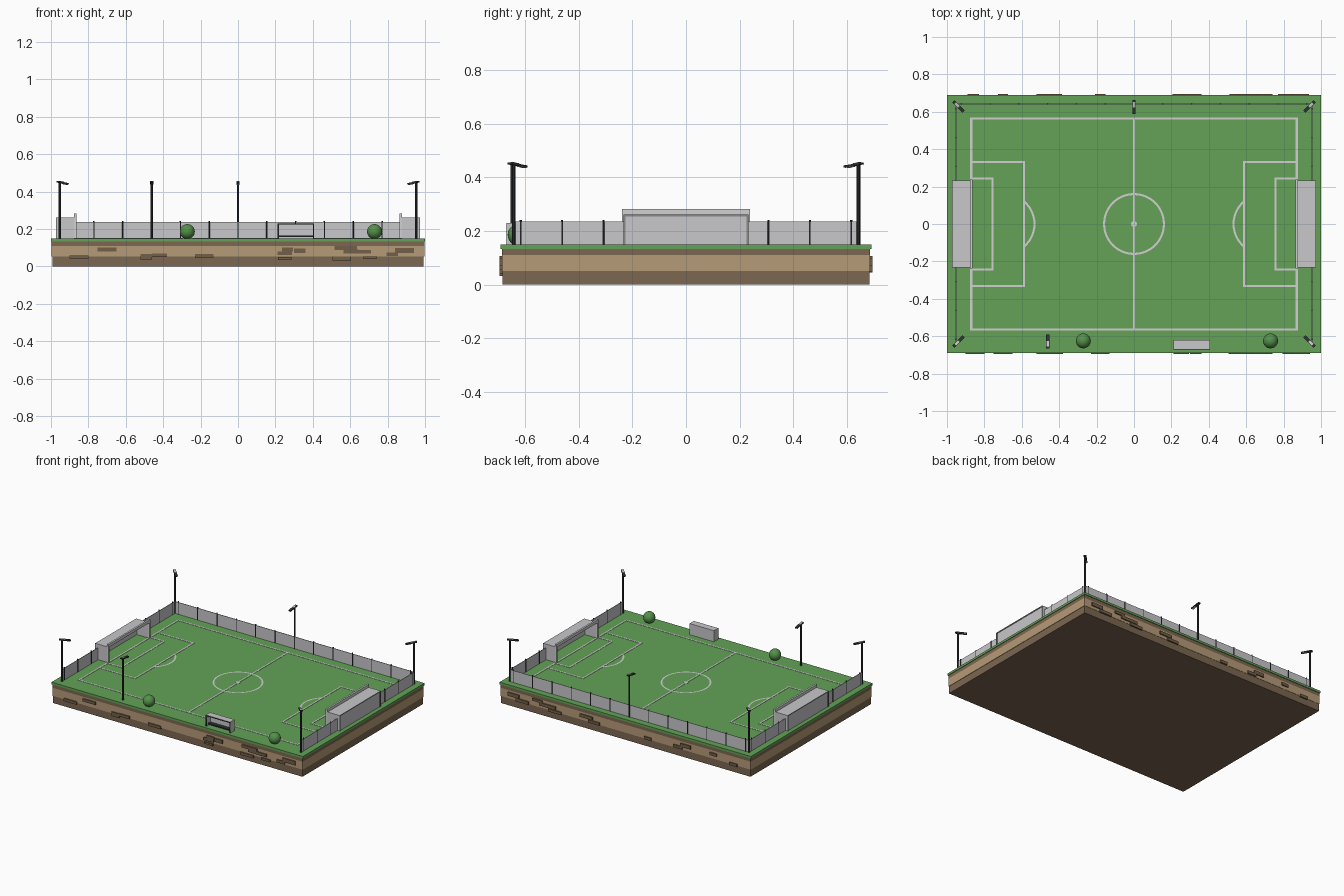
import bpy, bmesh, math
from mathutils import Matrix, Vector

cube = bpy.data.objects.get("Cube")
if cube:
    bpy.data.objects.remove(cube, do_unlink=True)


def material(name, r, g, b):
    m = bpy.data.materials.new(name)
    m.use_nodes = True
    m.diffuse_color = (r, g, b, 1)
    m.node_tree.nodes["Principled BSDF"].inputs["Base Color"].default_value = (r, g, b, 1)
    return m


GRASS = material("grass green", 0.125, 0.36, 0.092)
BUSH = material("bush green", 0.09, 0.28, 0.07)
SOIL = material("brown soil", 0.2, 0.135, 0.082)
SAND = material("tan soil", 0.47, 0.325, 0.185)
STONE = material("brown stone", 0.17, 0.115, 0.065)
WHITE = material("line white", 0.64, 0.64, 0.64)
NET = material("net grey", 0.58, 0.58, 0.6)
DARK = material("dark metal", 0.03, 0.032, 0.036)
GREY = material("mid grey metal", 0.25, 0.25, 0.26)

TOP = 0.15


def finish(name, bm, *mats):
    me = bpy.data.meshes.new(name)
    bmesh.ops.recalc_face_normals(bm, faces=bm.faces)
    bm.to_mesh(me)
    bm.free()
    for m in mats:
        me.materials.append(m)
    ob = bpy.data.objects.new(name, me)
    bpy.context.collection.objects.link(ob)
    return ob


def box(bm, x0, x1, y0, y1, z0, z1, mat=0, matrix=Matrix()):
    """Axis-aligned box from its limits, optionally moved by a matrix."""
    place = Matrix.Translation(((x0 + x1) / 2, (y0 + y1) / 2, (z0 + z1) / 2))
    size = Matrix.Diagonal((abs(x1 - x0), abs(y1 - y0), abs(z1 - z0), 1))
    verts = bmesh.ops.create_cube(bm, size=1, matrix=matrix @ place @ size)["verts"]
    for f in {f for v in verts for f in v.link_faces}:
        f.material_index = mat


def post(bm, x, y, z0, z1, r, sides=8, matrix=Matrix()):
    place = Matrix.Translation((x, y, (z0 + z1) / 2))
    bmesh.ops.create_cone(bm, cap_ends=True, segments=sides, radius1=r, radius2=r,
                          depth=z1 - z0, matrix=matrix @ place)


# Ground layers
for name, hx, hy, z0, z1, mat in (
        ("base_soil", 0.993, 0.685, 0, 0.052, SOIL),
        ("sand_layer", 0.996, 0.687, 0.052, 0.11, SAND),
        ("top_soil", 0.996, 0.687, 0.11, 0.134, SOIL),
        ("grass_slab", 1.0, 0.691, 0.134, TOP, GRASS)):
    bm = bmesh.new()
    box(bm, -hx, hx, -hy, hy, z0, z1)
    finish(name, bm, mat)

# Stones in the long sides: centre x, centre z, width, height
front = [(-0.7, 0.09, 0.1, 0.02), (-0.85, 0.052, 0.1, 0.02), (-0.49, 0.052, 0.06, 0.03),
         (-0.42, 0.06, 0.08, 0.02), (-0.18, 0.055, 0.1, 0.02), (0.25, 0.07, 0.08, 0.02),
         (0.265, 0.09, 0.06, 0.02), (0.33, 0.083, 0.06, 0.025), (0.25, 0.042, 0.07, 0.014),
         (0.575, 0.098, 0.12, 0.02), (0.605, 0.08, 0.08, 0.022), (0.555, 0.042, 0.1, 0.02),
         (0.67, 0.078, 0.08, 0.02), (0.705, 0.048, 0.07, 0.016), (0.825, 0.065, 0.06, 0.02),
         (0.89, 0.085, 0.1, 0.028)]
back = [(-0.86, 0.055, 0.06, 0.02), (-0.7, 0.085, 0.055, 0.02), (-0.48, 0.085, 0.08, 0.025),
        (-0.42, 0.065, 0.07, 0.02), (-0.18, 0.06, 0.055, 0.02), (0.25, 0.06, 0.09, 0.02),
        (0.31, 0.085, 0.1, 0.022), (0.56, 0.055, 0.1, 0.02), (0.62, 0.08, 0.13, 0.022),
        (0.7, 0.098, 0.08, 0.018), (0.82, 0.06, 0.1, 0.022), (0.89, 0.085, 0.09, 0.025)]
for name, side, stones in (("front_stones", -1, front), ("back_stones", 1, back)):
    bm = bmesh.new()
    for x, z, w, h in stones:
        box(bm, x - w / 2, x + w / 2, side * 0.67, side * 0.695, z - h / 2, z + h / 2)
    finish(name, bm, STONE)

# Pitch markings
W = 0.0055
Z0, Z1 = TOP - 0.001, TOP + 0.002
bm = bmesh.new()


def line(x0, y0, x1, y1):
    box(bm, min(x0, x1) - W, max(x0, x1) + W, min(y0, y1) - W, max(y0, y1) + W, Z0, Z1)


def arc(cx, r, a0, a1, n):
    for i in range(n):
        a, b = (a0 + (a1 - a0) * k / n for k in (i, i + 1))
        ring = [(r - W, a), (r + W, a), (r + W, b), (r - W, b)]
        bm.faces.new([bm.verts.new((cx + q * math.cos(t), q * math.sin(t), Z1)) for q, t in ring])


LX, LY = 0.87, 0.563
line(0, -LY, 0, LY)
for s in (-1, 1):
    line(-LX, s * LY, LX, s * LY)
    line(s * LX, -LY, s * LX, LY)
    for inner, half in ((0.587, 0.331), (0.757, 0.243)):
        line(s * inner, -half, s * inner, half)
        for t in (-1, 1):
            line(s * inner, t * half, s * LX, t * half)
    mid = math.pi if s > 0 else 0
    arc(s * 0.69, 0.158, mid - 0.85, mid + 0.85, 14)
arc(0, 0.16, 0, math.tau, 48)
post(bm, 0, 0, Z0, Z1, 0.016, 16)
finish("pitch_lines", bm, WHITE)

# Goals: net box open towards the pitch, with a mouth frame and rear bars
GY, GZ = 0.233, 0.262
for name, s in (("left_goal", 1), ("right_goal", -1)):
    bm = bmesh.new()
    box(bm, s * 0.87, s * 0.97, -GY, GY, GZ - 0.004, GZ)
    box(bm, s * 0.966, s * 0.97, -GY, GY, TOP, GZ)
    for t in (-1, 1):
        box(bm, s * 0.87, s * 0.97, t * GY, t * (GY - 0.004), TOP, GZ)
        box(bm, s * 0.967, s * 0.973, t * GY, t * (GY - 0.008), TOP, GZ, 1)
        box(bm, s * 0.864, s * 0.877, t * (GY + 0.005), t * (GY - 0.007), TOP, 0.283, 2)
    box(bm, s * 0.967, s * 0.973, -GY, GY, GZ - 0.008, GZ, 1)
    box(bm, s * 0.864, s * 0.877, -GY, GY, GZ, 0.283, 2)
    finish(name, bm, NET, GREY, WHITE)

# Fence on the back and both ends, broken by the goals
FX, FY, FZ, STEP = 0.952, 0.642, 0.236, 0.154
bm = bmesh.new()
box(bm, -FX, FX, FY - 0.002, FY + 0.002, TOP, FZ)
for s in (-1, 1):
    for t in (-1, 1):
        box(bm, s * FX - 0.002, s * FX + 0.002, t * GY, t * FY, TOP, FZ)
finish("fence_panels", bm, NET)
bm = bmesh.new()
for i in range(-6, 7):
    post(bm, i * STEP, FY, TOP, FZ + 0.006, 0.004)
for s in (-1, 1):
    for i in (-4, -3, -2, 2, 3, 4):
        post(bm, s * FX, i * STEP, TOP, FZ + 0.006, 0.004)
finish("fence_posts", bm, DARK)

# Floodlights with tilted heads turned towards the pitch
tilt = Matrix.Translation((0, 0, 0.45)) @ Matrix.Rotation(math.radians(9), 4, "Y")
lamps = [(sx * 0.952, sy * 0.642, math.atan2(-sy, -sx)) for sx in (-1, 1) for sy in (-1, 1)]
lamps += [(0, 0.645, -math.pi / 2), (-0.462, -0.648, math.pi / 2)]
for i, (x, y, angle) in enumerate(lamps):
    bm = bmesh.new()
    spot = Matrix.Translation((x, y, 0)) @ Matrix.Rotation(angle, 4, "Z")
    post(bm, 0, 0, TOP, 0.45, 0.0065, 8, spot)
    box(bm, -0.018, 0.058, -0.009, 0.009, -0.004, 0.004, 0, spot @ tilt)
    box(bm, -0.008, 0.022, -0.007, 0.007, 0.003, 0.006, 1, spot @ tilt)
    box(bm, 0.022, 0.054, -0.007, 0.007, -0.006, -0.003, 1, spot @ tilt)
    finish(f"floodlight_{i + 1}", bm, DARK, NET)

# Dugout shelter, open to the front, with a seat and dark rim
X0, X1, Y0, Y1, DZ = 0.212, 0.406, -0.668, -0.62, 0.23
bm = bmesh.new()
box(bm, X0, X1, Y0, Y1, DZ - 0.006, DZ)
box(bm, X0, X1, Y1 - 0.006, Y1, TOP, DZ)
for x in (X0, X1 - 0.006):
    box(bm, x, x + 0.006, Y0, Y1, TOP, DZ)
    box(bm, x, x + 0.006, Y0 - 0.002, Y0 + 0.002, TOP, DZ, 1)
box(bm, X0, X1, Y0 - 0.002, Y0 + 0.002, DZ - 0.007, DZ - 0.001, 1)
box(bm, X0 + 0.006, X1 - 0.006, Y0 + 0.015, Y1 - 0.006, TOP + 0.008, TOP + 0.016, 1)
finish("dugout", bm, NET, DARK)

# Round bushes
for name, x in (("right_bush", -0.271), ("left_bush", 0.73)):
    bm = bmesh.new()
    bmesh.ops.create_uvsphere(bm, u_segments=24, v_segments=14, radius=0.04,
                              matrix=Matrix.Translation((x, -0.625, 0.186)))
    for f in bm.faces:
        f.smooth = True
    finish(name, bm, BUSH)
